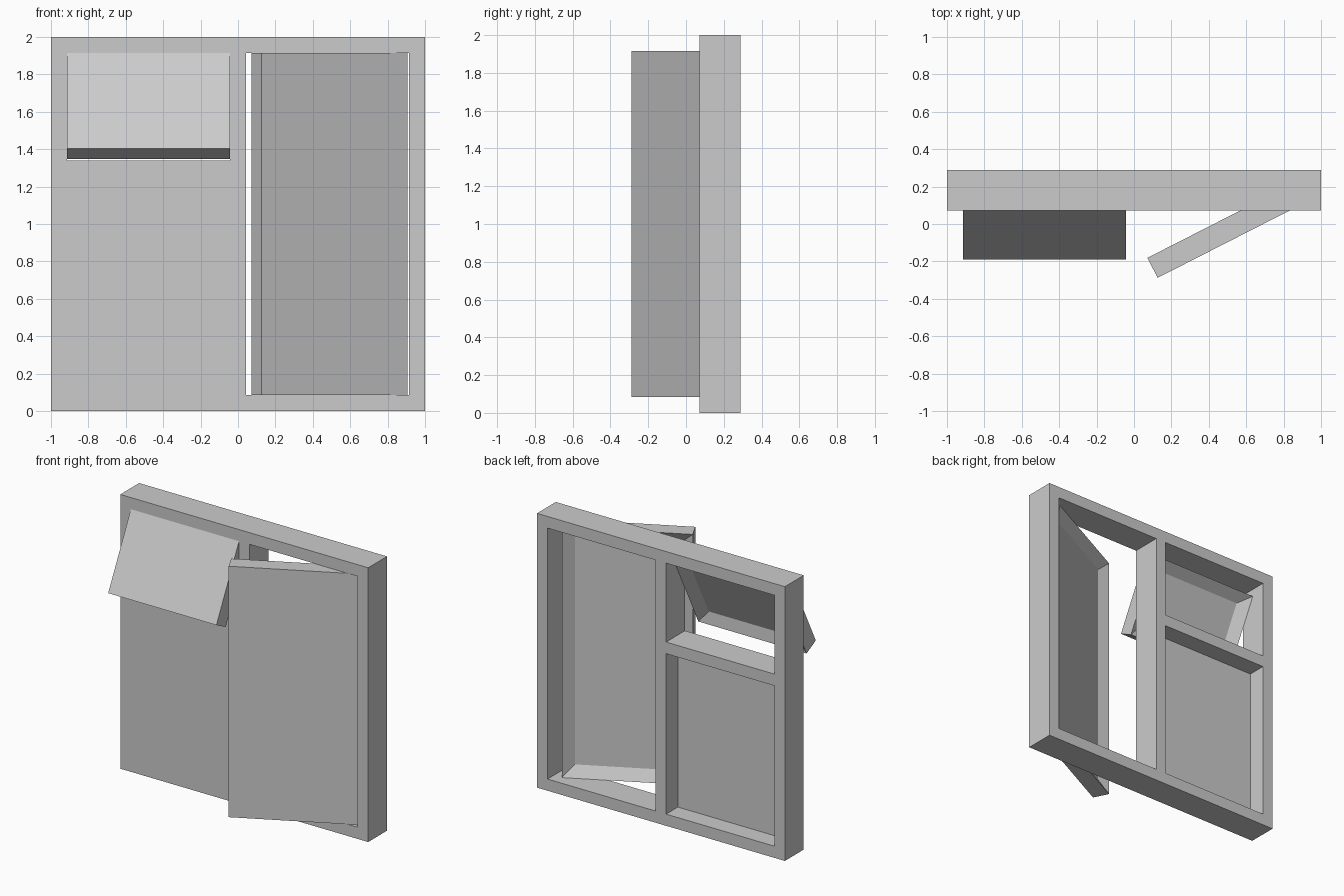
import bpy
import bmesh
from math import radians
from mathutils import Vector

if "Cube" in bpy.data.objects:
    bpy.data.objects.remove(bpy.data.objects["Cube"])

grey = bpy.data.materials.new("window_grey")
grey.use_nodes = True
grey.diffuse_color = (0.6, 0.6, 0.6, 1)
grey.node_tree.nodes["Principled BSDF"].inputs["Base Color"].default_value = (0.6, 0.6, 0.6, 1)

FRONT, BACK = 0.072, 0.289   # frame depth
BORDER = 0.085               # width of the outer frame members
MULLION = 0.042              # half width of the centre post
TOP = 2 - BORDER
SILL, HEAD = 1.255, 1.34     # transom between the left lights


def box(name, x, y, z, recess=None):
    """Box from (min, max) spans; recess = (border, depth) sinks its back face."""
    bm = bmesh.new()
    bmesh.ops.create_cube(bm, size=1)
    for v in bm.verts:
        v.co = Vector([s[c > 0] for s, c in zip((x, y, z), v.co)])
    bm.normal_update()
    if recess:
        back = max(bm.faces, key=lambda f: f.calc_center_median().y)
        bmesh.ops.inset_region(bm, faces=[back], thickness=recess[0], use_even_offset=True)
        for v in back.verts:
            v.co.y -= recess[1]
    bmesh.ops.recalc_face_normals(bm, faces=bm.faces)
    mesh = bpy.data.meshes.new(name)
    bm.to_mesh(mesh)
    bm.free()
    mesh.materials.append(grey)
    obj = bpy.data.objects.new(name, mesh)
    bpy.context.collection.objects.link(obj)
    return obj


# Fixed frame: stiles, rails, centre post and transom
depth = (FRONT, BACK)
inner = (-1 + BORDER, 1 - BORDER)
left_light = (-1 + BORDER, -MULLION)
box("right_stile", (-1, -1 + BORDER), depth, (0, 2))
box("left_stile", (1 - BORDER, 1), depth, (0, 2))
box("bottom_rail", inner, depth, (0, BORDER))
box("top_rail", inner, depth, (TOP, 2))
box("centre_post", (-MULLION, MULLION), depth, (BORDER, TOP))
box("transom", left_light, depth, (SILL, HEAD))

# Fixed lower panel, flush with the front
box("fixed_panel", left_light, (FRONT, FRONT + 0.082), (BORDER, SILL))

# Tall casement sash, hinged at the side and swung outward
casement = box("casement_sash", (-0.874, 0), (0, 0.12), (BORDER, TOP), (0.08, 0.047))
casement.location = (0.905, 0.109, 0)
casement.rotation_euler.z = radians(27)

# Small awning sash, hinged at the top and tilted outward
awning = box("awning_sash", left_light, (0, 0.12), (HEAD - TOP, 0), (0.08, 0.047))
awning.location = (0, FRONT, TOP)
awning.rotation_euler.x = radians(-27)
